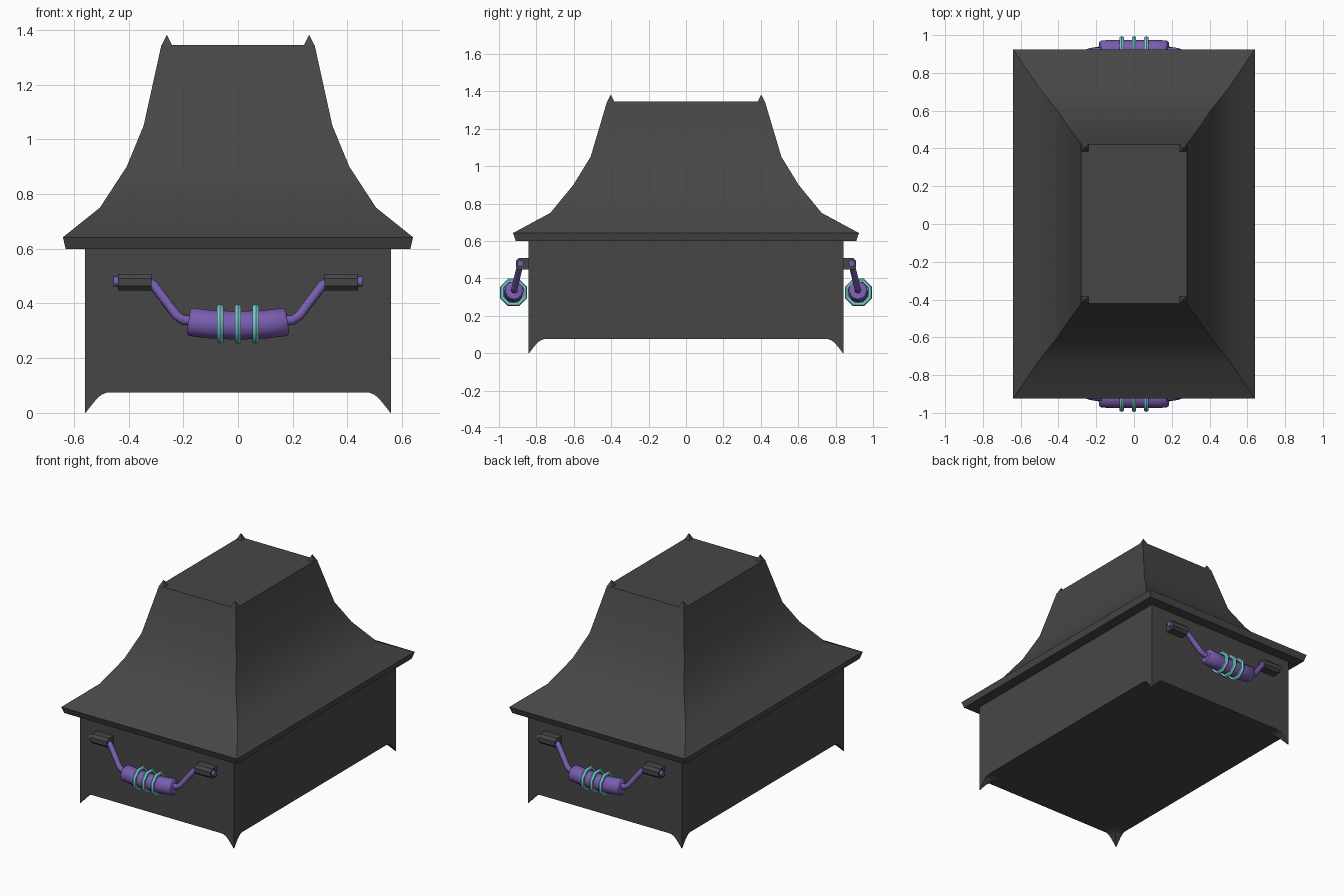
import bpy, bmesh, math
from mathutils import Vector

if "Cube" in bpy.data.objects:
    bpy.data.objects.remove(bpy.data.objects["Cube"])


def material(name, rgb):
    m = bpy.data.materials.new(name)
    m.diffuse_color = (*rgb, 1)
    m.use_nodes = True
    m.node_tree.nodes["Principled BSDF"].inputs["Base Color"].default_value = m.diffuse_color
    return m


DARK = material("dark_grey", (0.062, 0.062, 0.062))
PURPLE = material("purple", (0.19, 0.11, 0.43))
TEAL = material("teal", (0.21, 0.62, 0.63))


def loft(name, rings, mat, smooth=None, closed=False):
    """Skin a list of equal-length point rings; cap the ends unless closed."""
    bm = bmesh.new()
    vs = [[bm.verts.new(p) for p in r] for r in rings]
    n = len(vs[0])
    pairs = list(zip(vs, vs[1:])) + ([(vs[-1], vs[0])] if closed else [])
    for a, b in pairs:
        for i in range(n):
            j = (i + 1) % n
            bm.faces.new((a[i], a[j], b[j], b[i]))
    if not closed:
        bm.faces.new(vs[0])
        bm.faces.new(vs[-1])
    bmesh.ops.recalc_face_normals(bm, faces=bm.faces)
    me = bpy.data.meshes.new(name)
    bm.to_mesh(me)
    bm.free()
    ob = bpy.data.objects.new(name, me)
    bpy.context.collection.objects.link(ob)
    me.materials.append(mat)
    if smooth:
        bpy.ops.object.select_all(action='DESELECT')
        ob.select_set(True)
        bpy.context.view_layer.objects.active = ob
        bpy.ops.object.shade_smooth_by_angle(angle=math.radians(smooth))
    return ob


def rect(x0, x1, y0, y1, z):
    return [(x0, y0, z), (x1, y0, z), (x1, y1, z), (x0, y1, z)]


def tube(name, path, radii, n, mat, normal):
    """Round tube along a planar path; normal is the plane's normal."""
    rings = []
    for i, p in enumerate(path):
        t = (path[min(i + 1, len(path) - 1)] - path[max(i - 1, 0)]).normalized()
        u = normal.cross(t)
        rings.append([p + radii[i] * (math.cos(a) * u + math.sin(a) * normal)
                      for a in (math.tau * (k + 0.5) / n for k in range(n))])
    return loft(name, rings, mat, 50)


# Body
loft("body", [rect(-.56, .56, -.842, .842, z) for z in (.075, .61)], DARK)

# Flared lid
profile = [(.63, .91, .60), (.64, .925, .642), (.505, .725, .75),
           (.407, .602, .90), (.345, .51, 1.05), (.28, .422, 1.345)]
loft("lid", [rect(-x, x, -y, y, z) for x, y, z in profile], DARK, 30)

# Curved corner feet and pointed corner horns
foot = [(.003, 0), (.018, .02), (.04, .047), (.06, .066), (.085, .076)]
for sx in (-1, 1):
    for sy in (-1, 1):
        loft("foot", [rect(sx * .56, sx * (.56 - w), sy * .842, sy * (.842 - w), z)
                      for w, z in foot], DARK)
        loft("horn", [rect(sx * (.26 - w), sx * (.26 + w), sy * (.402 - w), sy * (.402 + w), z)
                      for w, z in ((.021, 1.34), (.001, 1.381))], DARK)

# Handles at the front and back
for s, side in ((-1, "front"), (1, "back")):
    top = Vector((0, s * .885, .48))
    down = Vector((0, s * .037, -.155))
    normal = Vector((1, 0, 0)).cross(down).normalized()

    def at(x, t):
        return top + Vector((x, 0, 0)) + down * t

    # Bent rod
    half = [(-.455, 0), (-.335, 0), (-.31, .07), (-.225, .8), (-.2, .91), (-.15, .93)]
    pts = half + [(-x, t) for x, t in reversed(half)]
    tube(side + "_handle_rod", [at(*p) for p in pts], [.018] * len(pts), 8, PURPLE, normal)

    # Padded grip, sagging slightly
    gx = [-.18, -.172, -.1, 0, .1, .172, .18]
    tube(side + "_grip", [at(x, 1.035 - 2.8 * x * x) for x in gx],
         [.045, .052, .052, .052, .052, .052, .045], 12, PURPLE, normal)

    # Rings round the grip
    for x in (-.065, 0, .065):
        c = at(x, 1.0)
        rings = []
        for k in range(8):
            a = math.tau * (k + .5) / 8
            d = Vector((0, math.cos(a), math.sin(a)))
            rings.append([c + d * (.066 + .013 * math.cos(b)) + Vector((.013 * math.sin(b), 0, 0))
                          for b in (math.tau * j / 6 for j in range(6))])
        loft(side + "_ring", rings, TEAL, 50, closed=True)

    # Brackets holding the rod
    section = [(.835, .447), (.894, .447), (.91, .463), (.91, .492), (.894, .508), (.835, .508)]
    for sx in (-1, 1):
        loft(side + "_bracket", [[(sx * x, s * y, z) for y, z in section]
                                 for x in (.317, .438)], DARK)
